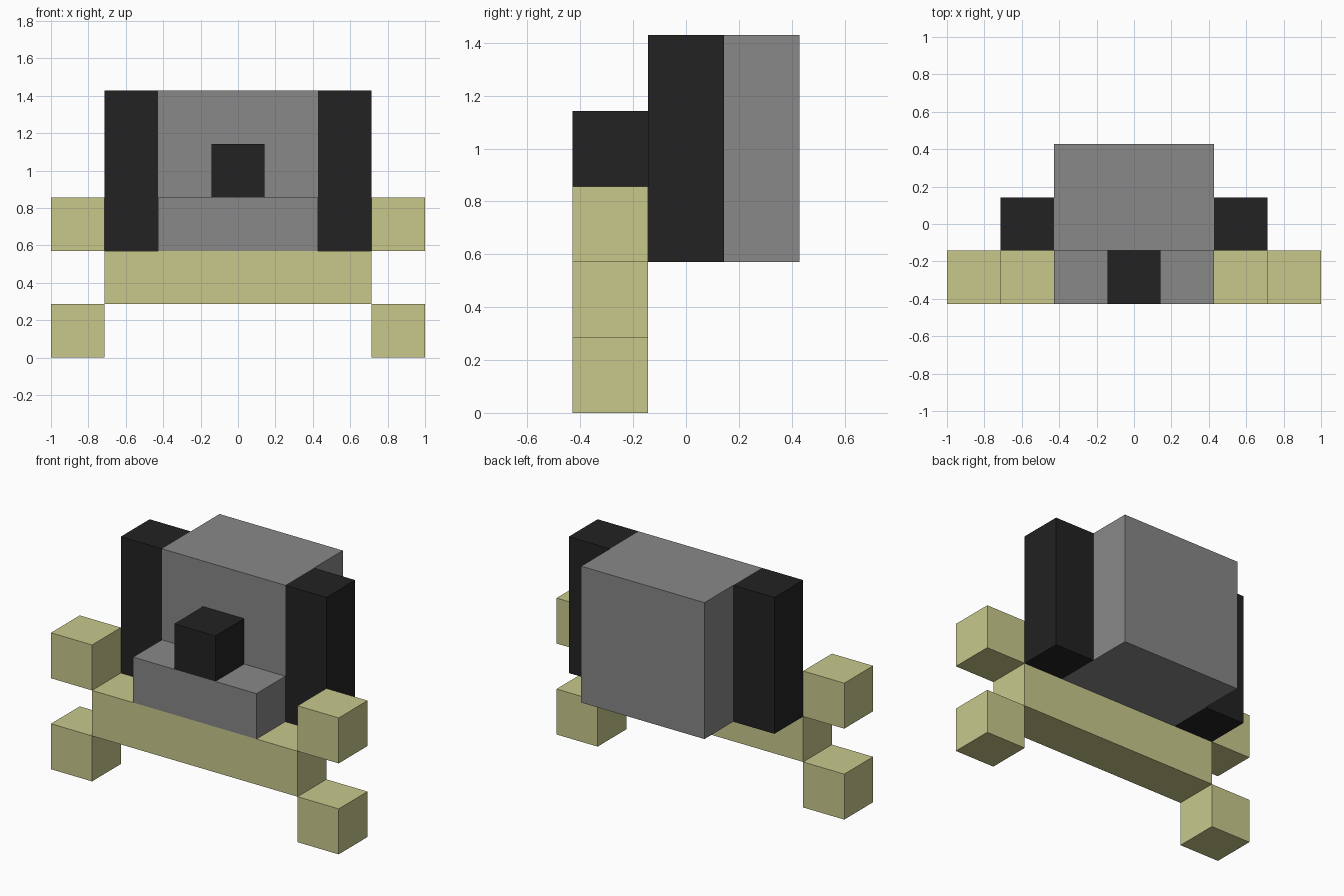
import bpy
import bmesh
from mathutils import Vector

if "Cube" in bpy.data.objects:
    bpy.data.objects.remove(bpy.data.objects["Cube"])

U = 2 / 7  # one block of the model's grid


def material(name, rgb):
    m = bpy.data.materials.new(name)
    m.diffuse_color = (*rgb, 1)
    m.use_nodes = True
    m.node_tree.nodes["Principled BSDF"].inputs["Base Color"].default_value = m.diffuse_color
    return m


GREY = material("grey fur", (0.246, 0.246, 0.246))
BLACK = material("black", (0.016, 0.016, 0.016))
BONE = material("bone yellow", (0.578, 0.584, 0.262))


def box(name, lo, hi, mat):
    """Box between two corners given in grid blocks."""
    lo, hi = Vector(lo) * U, Vector(hi) * U
    centre, size = (lo + hi) / 2, hi - lo
    bm = bmesh.new()
    bmesh.ops.create_cube(bm, size=1)
    bmesh.ops.scale(bm, vec=size, verts=bm.verts)
    mesh = bpy.data.meshes.new(name)
    bm.to_mesh(mesh)
    bm.free()
    mesh.materials.append(mat)
    obj = bpy.data.objects.new(name, mesh)
    obj.location = centre
    bpy.context.collection.objects.link(obj)
    return obj


def box_pair(name, lo, hi, mat):
    """The same box on the right and the left side."""
    box(name + "_right", lo, hi, mat)
    box(name + "_left", (-hi[0], lo[1], lo[2]), (-lo[0], hi[1], hi[2]), mat)


# Head with snout and nose
box("head", (-1.5, -0.5, 2), (1.5, 1.5, 5), GREY)
box("snout", (-1.5, -1.5, 2), (1.5, -0.5, 3), GREY)
box("nose", (-0.5, -1.5, 3), (0.5, -0.5, 4), BLACK)

# Hanging ears
box_pair("ear", (1.5, -0.5, 2), (2.5, 0.5, 5), BLACK)

# Bone held under the snout: shaft and four end knobs
box("bone_shaft", (-2.5, -1.5, 1), (2.5, -0.5, 2), BONE)
for label, z in (("lower", 0), ("upper", 2)):
    box_pair("bone_knob_" + label, (2.5, -1.5, z), (3.5, -0.5, z + 1), BONE)
